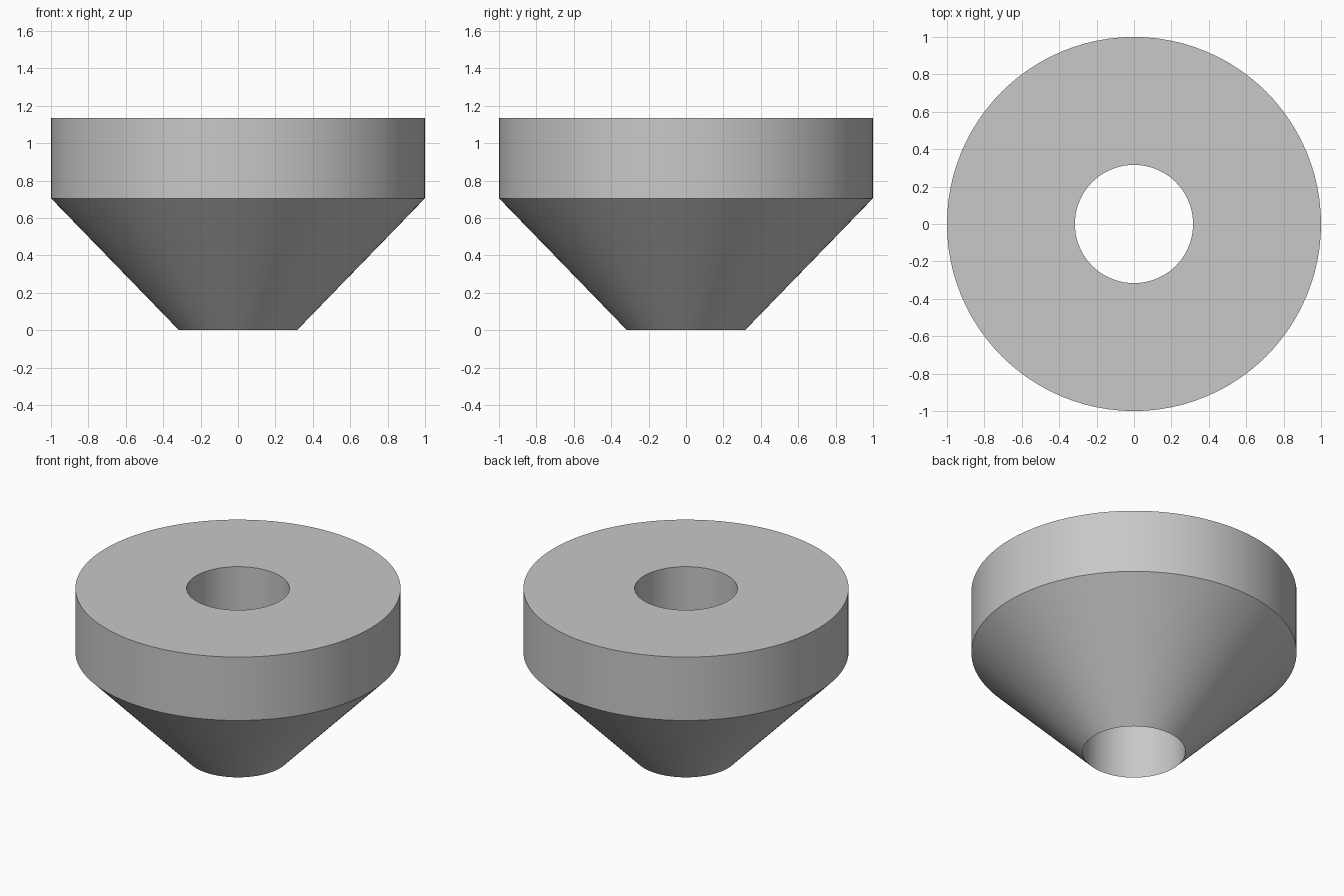
import bpy
import bmesh
from math import cos, sin, tau

cube = bpy.data.objects.get("Cube")
if cube:
    bpy.data.objects.remove(cube)

SEGMENTS = 96
BORE = 0.316
# Closed cross-section (radius, height): cone, rim, top, bore
PROFILE = [(BORE, 0), (1, 0.705), (1, 1.135), (BORE, 1.135)]

# Plain grey material
grey = bpy.data.materials.new("light_grey")
grey.use_nodes = True
colour = (0.58, 0.58, 0.58, 1)
grey.diffuse_color = colour
shader = next(n for n in grey.node_tree.nodes if n.type == 'BSDF_PRINCIPLED')
shader.inputs["Base Color"].default_value = colour

# Revolve the cross-section into a ring with a straight through hole
bm = bmesh.new()
rings = []
for i in range(SEGMENTS):
    a = tau * i / SEGMENTS
    rings.append([bm.verts.new((r * cos(a), r * sin(a), z)) for r, z in PROFILE])
for i, ring in enumerate(rings):
    after = rings[(i + 1) % SEGMENTS]
    for j in range(len(PROFILE)):
        k = (j + 1) % len(PROFILE)
        bm.faces.new((ring[j], after[j], after[k], ring[k]))
bmesh.ops.recalc_face_normals(bm, faces=bm.faces)

mesh = bpy.data.meshes.new("conical_bushing")
bm.to_mesh(mesh)
bm.free()
mesh.materials.append(grey)
bushing = bpy.data.objects.new("conical_bushing", mesh)
bpy.context.collection.objects.link(bushing)

# Smooth round walls, sharp rims
bpy.ops.object.select_all(action='DESELECT')
bushing.select_set(True)
bpy.context.view_layer.objects.active = bushing
bpy.ops.object.shade_smooth_by_angle(angle=0.5)
